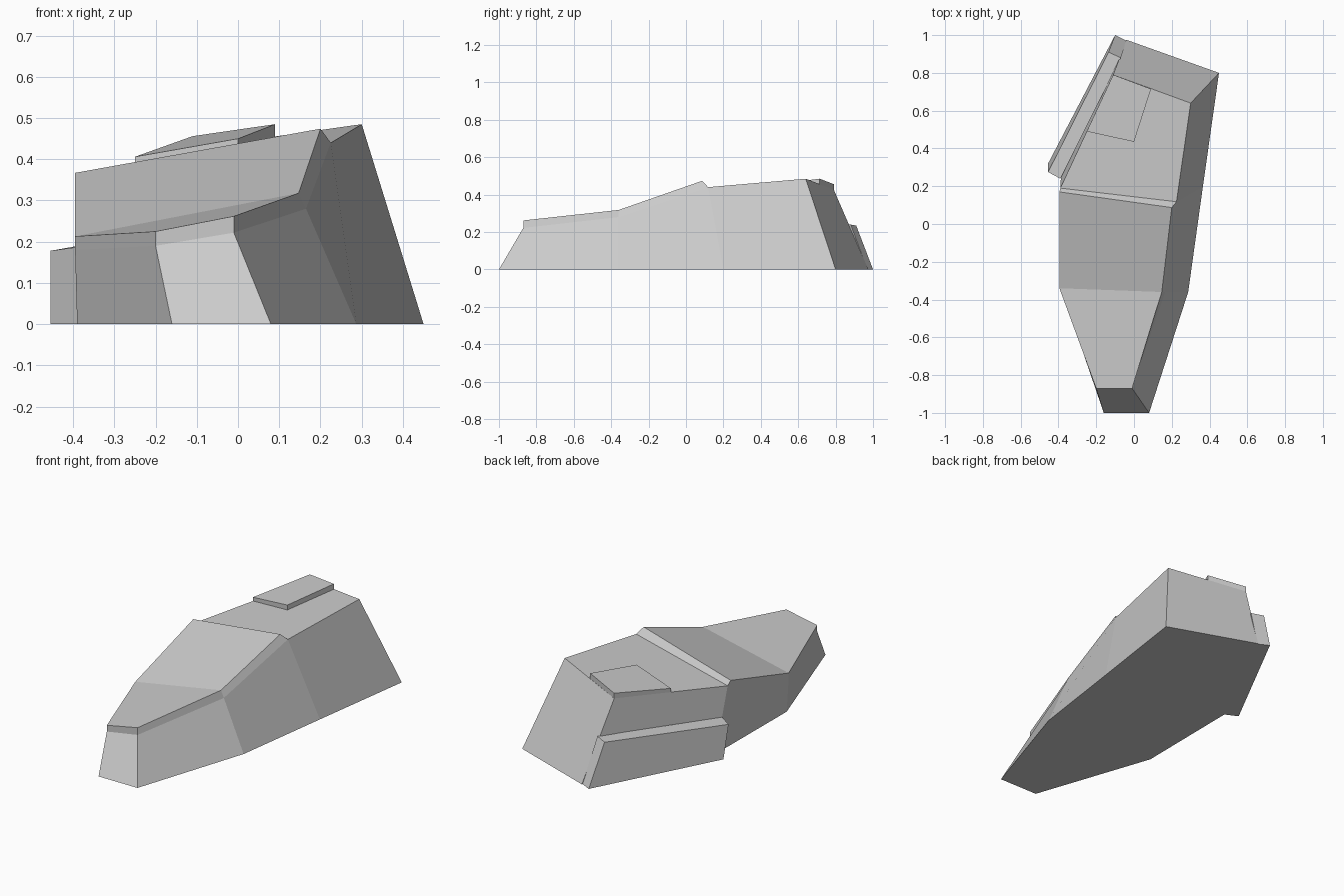
import bpy
import bmesh
from mathutils import Vector

cube = bpy.data.objects.get("Cube")
if cube:
    bpy.data.objects.remove(cube, do_unlink=True)

# Single flat colour
grey = bpy.data.materials.new("plain grey")
grey.use_nodes = True
tone = (0.6, 0.6, 0.6, 1)
grey.diffuse_color = tone
grey.node_tree.nodes["Principled BSDF"].inputs["Base Color"].default_value = tone


def loft(name, lower, upper, caps):
    """Join two matching rings with side walls and cap both ends."""
    mesh = bpy.data.meshes.new(name)
    bm = bmesh.new()
    low = [bm.verts.new(p) for p in lower]
    high = [bm.verts.new(p) for p in upper]
    count = len(low)
    for i in range(count):
        j = (i + 1) % count
        bm.faces.new((low[i], low[j], high[j], high[i]))
    for cap in caps:
        bm.faces.new([high[i] for i in cap])
        bm.faces.new([low[i] for i in reversed(cap)])
    bmesh.ops.recalc_face_normals(bm, faces=bm.faces)
    bm.to_mesh(mesh)
    bm.free()
    mesh.materials.append(grey)
    obj = bpy.data.objects.new(name, mesh)
    bpy.context.collection.objects.link(obj)
    return obj


# Corner rings run from the front right round to the left side
ground = [(-.16, -1, 0), (.08, -1, 0), (.287, -.36, 0), (.365, .2, 0),
          (.45, .8, 0), (-.04, .975, 0), (-.385, .29, 0), (-.39, -.33, 0)]
shoulder = [(-.2, -.87, .19), (-.01, -.87, .222), (.165, -.36, .28),
            (.225, .118, .44), (.3, .64, .485), (-.11, .79, .427),
            (-.39, .19, .343), (-.395, -.34, .18)]

# Main sloped hull, with the rear roof
loft("hull", ground, shoulder, [(0, 1, 2, 7), (2, 3, 6, 7), (3, 4, 5, 6)])

# Raised slab over the nose and front slope
slab_base = shoulder[:4] + shoulder[6:]
slab_top = [(-.2, -.87, .225), (-.01, -.87, .262), (.147, -.36, .318),
            (.2, .087, .474), (-.395, .17, .367), (-.395, -.34, .213)]
loft("front_slab", slab_base, slab_top, [(0, 1, 2, 5), (2, 3, 4, 5)])

# Flat hatch on the rear roof, flush with its outer corner
hatch_top = [(-.25, .49, .406), (0, .435, .45), (.09, .715, .485), (-.11, .79, .456)]
hatch_base = [Vector(p) - Vector((0, 0, .035)) for p in hatch_top]
loft("roof_hatch", hatch_base, hatch_top, [range(4)])

# Low ledge along the rear side
ledge_base = [(-.455, .32, 0), (-.385, .285, 0), (-.04, .97, 0), (-.1, 1, 0)]
ledge_top = [(-.455, .275, .178), (-.39, .24, .187), (-.07, .88, .24), (-.135, .91, .235)]
loft("side_ledge", ledge_base, ledge_top, [range(4)])
